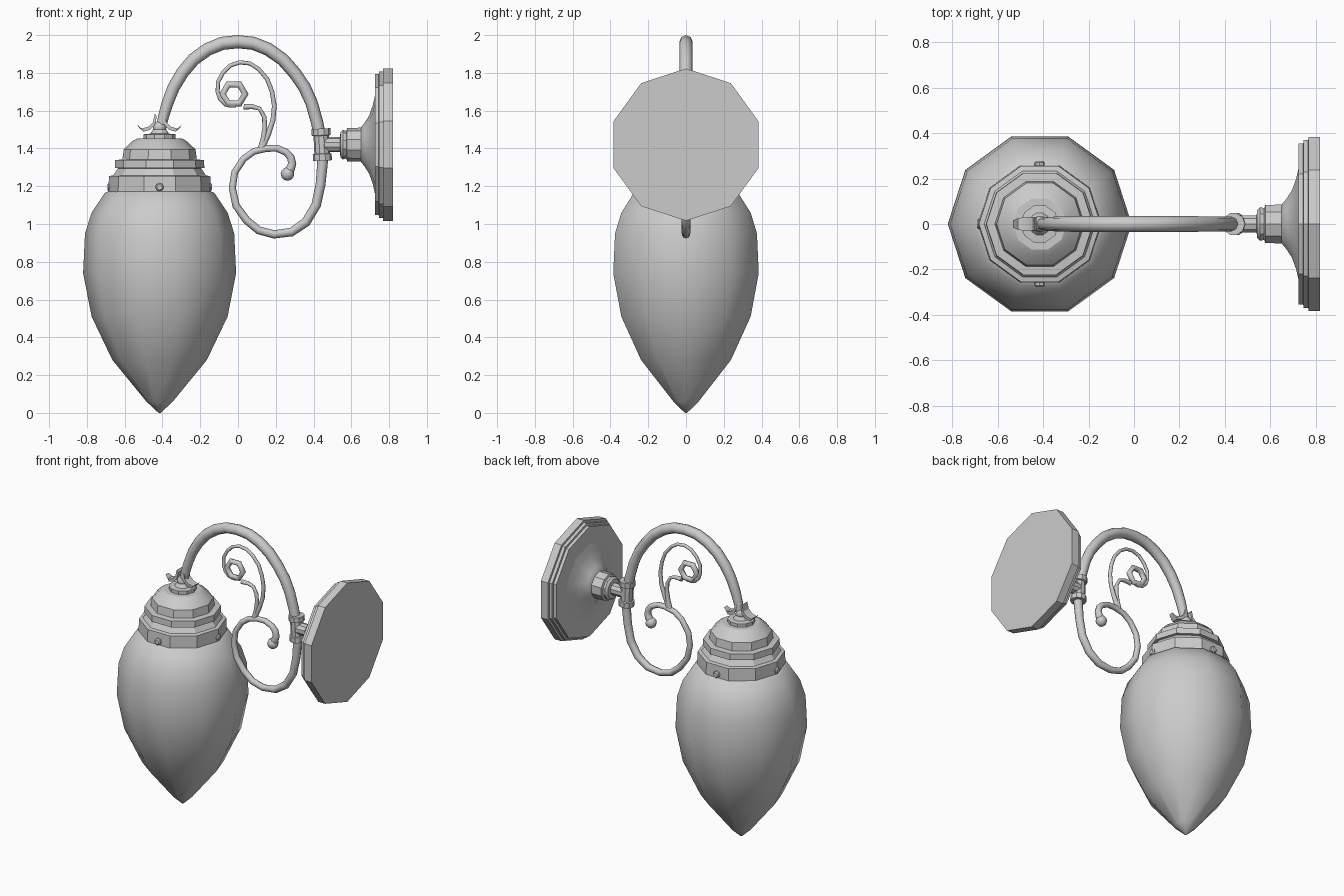
import bpy, bmesh, math
from mathutils import Matrix, Vector

if "Cube" in bpy.data.objects:
    bpy.data.objects.remove(bpy.data.objects["Cube"])

LAMP_X = -0.415
PLATE_Z = 1.42


def finish(ob, angle):
    bpy.ops.object.select_all(action='DESELECT')
    ob.select_set(True)
    bpy.context.view_layer.objects.active = ob
    bpy.ops.object.shade_smooth_by_angle(angle=math.radians(angle))


def from_bmesh(name, bm, angle):
    bmesh.ops.recalc_face_normals(bm, faces=bm.faces)
    me = bpy.data.meshes.new(name)
    bm.to_mesh(me)
    bm.free()
    ob = bpy.data.objects.new(name, me)
    bpy.context.collection.objects.link(ob)
    finish(ob, angle)
    return ob


def lathe(name, profile, matrix, angle=30, n=10):
    """Turn (radius, height) pairs around local z, capping both ends."""
    bm = bmesh.new()
    rings = []
    for r, h in profile:
        rings.append([bm.verts.new(matrix @ Vector((r * math.cos(2 * math.pi * i / n),
                                                    r * math.sin(2 * math.pi * i / n), h)))
                      for i in range(n)])
    for a, b in zip(rings, rings[1:]):
        for i in range(n):
            j = (i + 1) % n
            bm.faces.new((a[i], a[j], b[j], b[i]))
    bm.faces.new(rings[0][::-1])
    bm.faces.new(rings[-1])
    return from_bmesh(name, bm, angle)


def tube(name, points, res=2, cyclic=False):
    """Round tube through (x, z, radius) points in the y = 0 plane."""
    cu = bpy.data.curves.new(name, 'CURVE')
    cu.dimensions = '3D'
    cu.bevel_depth = 1.0
    cu.bevel_resolution = 2
    cu.resolution_u = res
    cu.use_fill_caps = True
    sp = cu.splines.new('BEZIER')
    sp.bezier_points.add(len(points) - 1)
    sp.use_cyclic_u = cyclic
    for bp, (x, z, r) in zip(sp.bezier_points, points):
        bp.co = (x, 0, z)
        bp.radius = r
        bp.handle_left_type = bp.handle_right_type = 'AUTO'
    ob = bpy.data.objects.new(name, cu)
    bpy.context.collection.objects.link(ob)
    bpy.ops.object.select_all(action='DESELECT')
    ob.select_set(True)
    bpy.context.view_layer.objects.active = ob
    bpy.ops.object.convert(target='MESH')
    finish(bpy.context.object, 60)


def ball(name, x, z, r):
    bm = bmesh.new()
    bmesh.ops.create_uvsphere(bm, u_segments=8, v_segments=6, radius=r,
                              matrix=Matrix.Translation((x, 0, z)))
    from_bmesh(name, bm, 60)


# Glass shade and stepped cap, turned about the vertical lamp axis
lamp = Matrix.Translation((LAMP_X, 0, 0))
lathe("glass_shade", [(0.006, 0.0), (0.07, 0.06), (0.25, 0.28), (0.36, 0.51), (0.405, 0.74),
                      (0.395, 0.95), (0.36, 1.06), (0.29, 1.165), (0.25, 1.18)], lamp, 60)
lathe("shade_cap", [(0.26, 1.163), (0.272, 1.165), (0.268, 1.253), (0.245, 1.258), (0.22, 1.295),
                    (0.237, 1.297), (0.235, 1.338), (0.197, 1.342), (0.19, 1.395),
                    (0.145, 1.438), (0.118, 1.453)], lamp)
lathe("cap_washer", [(0.085, 1.45), (0.085, 1.475), (0.05, 1.478), (0.035, 1.50)], lamp)

# Four screws around the cap band
for i in range(4):
    turn = Matrix.Rotation(i * math.pi / 2, 4, 'Z') @ Matrix.Rotation(math.pi / 2, 4, 'Y')
    lathe("cap_screw", [(0.022, 0.24), (0.022, 0.27), (0.015, 0.277)],
          Matrix.Translation((LAMP_X, 0, 1.195)) @ turn, n=8)

# Pair of curled leaves and a bead where the arm meets the cap
ball("arm_bead", LAMP_X, 1.51, 0.036)
leaf_path = [(0.025, 1.585, 0.028), (0.035, 1.54, 0.03), (0.06, 1.515, 0.03),
             (0.095, 1.505, 0.026), (0.118, 1.525, 0.016)]
for side in (-1, 1):
    bm = bmesh.new()
    rows = []
    for x, z, w in leaf_path:
        rows.append([bm.verts.new((LAMP_X + side * (x + dx), y, z + dz))
                     for dx, y, dz in ((0, -w, 0), (0, w, 0), (-0.01, w, -0.016), (-0.01, -w, -0.016))])
    for a, b in zip(rows, rows[1:]):
        for i in range(4):
            bm.faces.new((a[i], a[(i + 1) % 4], b[(i + 1) % 4], b[i]))
    bm.faces.new(rows[0])
    bm.faces.new(rows[-1])
    from_bmesh("leaf", bm, 30)

# Main arm: arch over the lamp
tube("arm_arch", [(-0.41, 1.50, 0.026), (-0.375, 1.635, 0.031), (-0.295, 1.80, 0.034),
                  (-0.16, 1.925, 0.035), (0, 1.965, 0.035), (0.16, 1.925, 0.035),
                  (0.30, 1.80, 0.034), (0.39, 1.64, 0.033), (0.44, 1.43, 0.032)])
# Lower scroll that runs on below the collar
tube("lower_scroll", [(0.447, 1.43, 0.03), (0.437, 1.21, 0.026), (0.36, 1.01, 0.025),
                      (0.19, 0.945, 0.022), (0.045, 1.02, 0.021), (-0.03, 1.19, 0.019),
                      (0.03, 1.345, 0.018), (0.15, 1.40, 0.018), (0.255, 1.38, 0.019),
                      (0.287, 1.32, 0.022), (0.262, 1.27, 0.026)])
ball("scroll_tip", 0.262, 1.265, 0.036)

# Upper scroll, its inner branch and the curled eye
tube("upper_scroll", [(0.125, 1.40, 0.016), (0.185, 1.55, 0.013), (0.18, 1.70, 0.012),
                      (0.11, 1.82, 0.011), (0.01, 1.856, 0.011), (-0.08, 1.80, 0.011),
                      (-0.108, 1.70, 0.011), (-0.065, 1.635, 0.013), (-0.01, 1.63, 0.014)])
tube("scroll_branch", [(0.122, 1.40, 0.017), (0.142, 1.51, 0.013), (0.115, 1.61, 0.011),
                       (0.03, 1.62, 0.015)])
tube("scroll_eye", [(-0.022 + 0.06 * math.cos(a), 1.688 + 0.058 * math.sin(a), 0.018)
                    for a in [math.radians(60 * i) for i in range(6)]], 1, True)

# Collar gripping the arm
lathe("arm_collar", [(0.05, -0.085), (0.05, -0.05), (0.041, -0.047), (0.041, 0.047),
                     (0.05, 0.05), (0.05, 0.085)],
      Matrix.Translation((0.443, 0, PLATE_Z)) @ Matrix.Rotation(math.radians(-3), 4, 'Y'))

# Wall mount, turned about the x axis with a corner pointing up
wall = Matrix.Translation((0, 0, PLATE_Z)) @ Matrix.Rotation(math.pi / 2, 4, 'Y')
lathe("mount_stem", [(0.04, 0.45), (0.04, 0.54), (0.065, 0.542), (0.078, 0.555), (0.072, 0.58)], wall)
lathe("mount_neck", [(0.07, 0.572), (0.088, 0.578), (0.09, 0.65)], wall)
lathe("mount_flare", [(0.09, 0.65), (0.115, 0.67), (0.155, 0.695), (0.21, 0.714), (0.27, 0.727)],
      wall, 50)
lathe("wall_plate", [(0.373, 0.724), (0.373, 0.745), (0.388, 0.746), (0.388, 0.767),
                     (0.403, 0.768), (0.403, 0.82)], wall)
